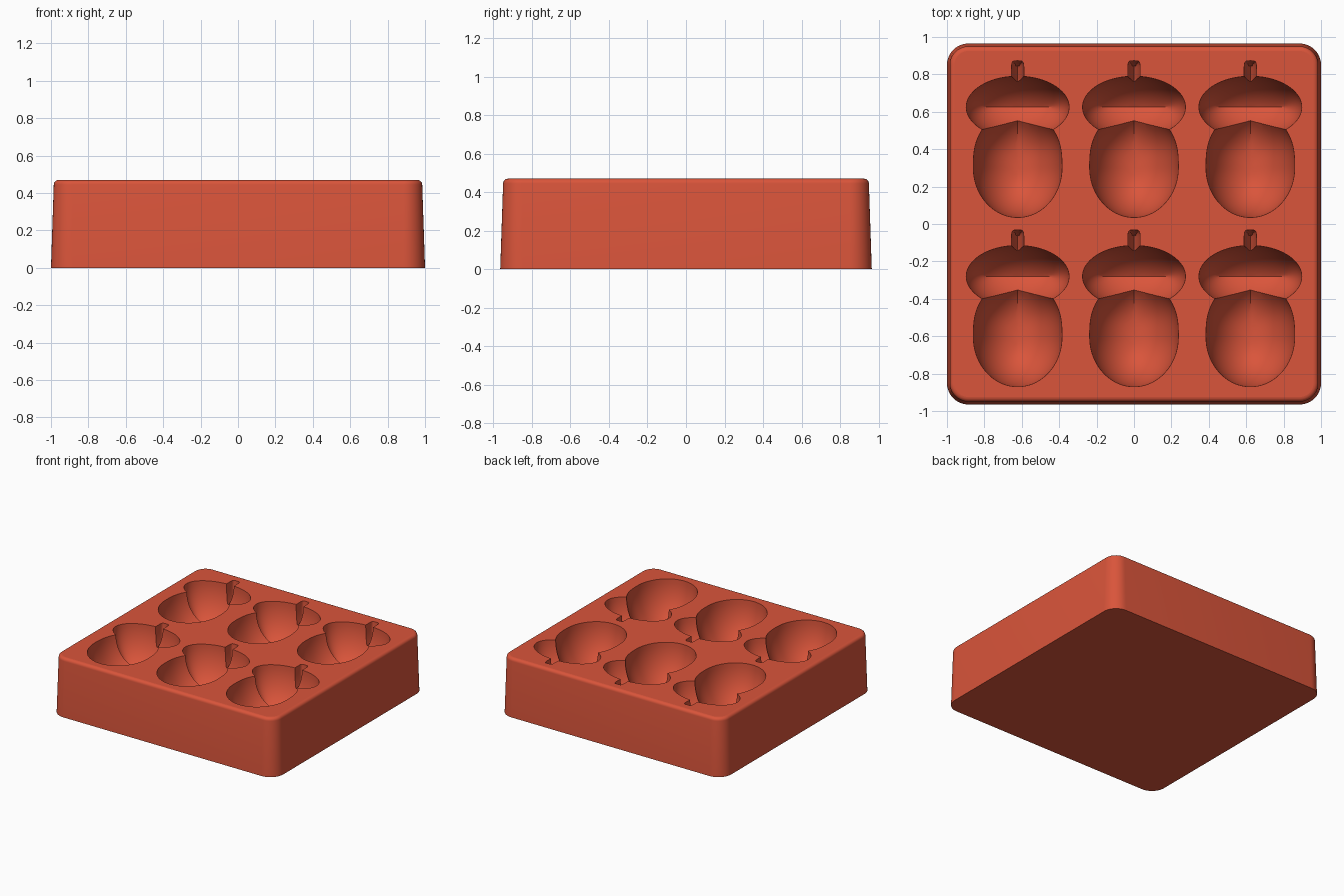
import bpy, bmesh, math
from mathutils import Vector
from mathutils.geometry import intersect_point_line

TOP = 0.47          # height of the tray
DEPTH = 0.33        # deepest point of a cavity
REACH = 0.24        # distance from the rim at which full depth is reached
RINGS = 14

if "Cube" in bpy.data.objects:
    bpy.data.objects.remove(bpy.data.objects["Cube"], do_unlink=True)

red = bpy.data.materials.new("terracotta_red")
red.use_nodes = True
colour = (0.70, 0.09, 0.043, 1)
red.diffuse_color = colour
red.node_tree.nodes["Principled BSDF"].inputs["Base Color"].default_value = colour


def make_object(name, bm):
    bmesh.ops.recalc_face_normals(bm, faces=bm.faces)
    mesh = bpy.data.meshes.new(name)
    bm.to_mesh(mesh)
    bm.free()
    mesh.materials.append(red)
    obj = bpy.data.objects.new(name, mesh)
    bpy.context.collection.objects.link(obj)
    return obj


def bridge(bm, a, b):
    for i in range(len(a)):
        j = (i + 1) % len(a)
        bm.faces.new((a[i], a[j], b[j], b[i]))


def rounded_rect(hx, hy, r, steps=10):
    pts = []
    for q, (sx, sy) in enumerate(((1, 1), (-1, 1), (-1, -1), (1, -1))):
        for k in range(steps + 1):
            a = math.pi / 2 * (q + k / steps)
            pts.append((sx * (hx - r) + r * math.cos(a), sy * (hy - r) + r * math.sin(a)))
    return pts


# Tray block with drafted sides and a softly rounded top edge
profile = [(0, 0)]
for k in range(6):
    a = math.pi / 2 * k / 5
    profile.append((0.015 + 0.025 * (1 - math.cos(a)), TOP - 0.025 * (1 - math.sin(a))))
bm = bmesh.new()
loops = [[bm.verts.new((x, y, z)) for x, y in rounded_rect(1 - i, 0.965 - i, 0.115 - i)]
         for i, z in profile]
for a, b in zip(loops, loops[1:]):
    bridge(bm, a, b)
bm.faces.new(loops[0])
bm.faces.new(loops[-1])
tray = make_object("mould_tray", bm)


def signed_power(v, p):
    return math.copysign(abs(v) ** p, v)


# Outlines of the three parts of a cavity
def ellipse(cy, a, b, power=1.0, n=72):
    return [Vector((a * signed_power(math.cos(t), power), cy + b * signed_power(math.sin(t), power), 0))
            for t in (2 * math.pi * k / n for k in range(n))]


def nut_outline(cy=0.3, half=0.237, low=0.265, high=0.36, n=36):
    lower = [Vector((half * math.cos(t), cy + low * math.sin(t), 0))
             for t in (math.pi * (1 + k / n) for k in range(n + 1))]
    right = [Vector((half * (1 - s ** 2.85), cy + high * s, 0))
             for s in (k / 18 for k in range(1, 19))]
    left = [Vector((-p.x, p.y, 0)) for p in reversed(right[:-1])]
    return lower + right + left


# Depth grows in a rounded curve with the distance from the outline
def depth_at(p, outline):
    d = REACH
    for i, a in enumerate(outline):
        b = outline[i - 1]
        q, t = intersect_point_line(p, a, b)
        q = a if t < 0 else b if t > 1 else q
        d = min(d, (p - q).length)
    return DEPTH * math.sqrt(max(0, 1 - (1 - d / REACH) ** 2))


def cavity_cutter(name, outline, cy):
    centre = Vector((0, cy, 0))
    rings = [[p + Vector((0, 0, TOP + 0.05)) for p in outline]]
    for k in range(RINGS):
        t = 1 - (k / RINGS) ** 2
        ring = []
        for p in outline:
            q = centre.lerp(p, t)
            q.z = TOP + 0.0005 - (depth_at(q, outline) if k else 0)
            ring.append(q)
        rings.append(ring)
    bottom = Vector((0, cy, TOP - depth_at(centre, outline)))
    bm = bmesh.new()
    for x in (-0.622, 0, 0.622):
        for y in (0, -0.905):
            shift = Vector((x, y, 0))
            loops = [[bm.verts.new(p + shift) for p in ring] for ring in rings]
            for a, b in zip(loops, loops[1:]):
                bridge(bm, a, b)
            bm.faces.new(loops[0])
            tip = bm.verts.new(bottom + shift)
            last = loops[-1]
            for i in range(len(last)):
                bm.faces.new((last[i - 1], last[i], tip))
    cutter = make_object(name, bm)
    cutter.hide_render = True
    return cutter


cutters = [
    cavity_cutter("nut_cutter", nut_outline(), 0.3),
    cavity_cutter("cap_cutter", ellipse(0.625, 0.275, 0.165), 0.625),
    cavity_cutter("stem_cutter", ellipse(0.805, 0.033, 0.068, 0.4, 32), 0.805),
]

# Carve the cavities
bpy.ops.object.select_all(action='DESELECT')
tray.select_set(True)
bpy.context.view_layer.objects.active = tray
for cutter in cutters:
    mod = tray.modifiers.new(cutter.name, 'BOOLEAN')
    mod.operation = 'DIFFERENCE'
    mod.solver = 'EXACT'
    mod.object = cutter
    bpy.ops.object.modifier_apply(modifier=mod.name)
    bpy.data.objects.remove(cutter, do_unlink=True)

# Smooth curved walls, flat top and base
bpy.ops.object.shade_smooth_by_angle(angle=math.radians(28))
for face in tray.data.polygons:
    if abs(face.normal.z) > 0.999 and (face.center.z > TOP - 0.002 or face.center.z < 0.01):
        face.use_smooth = False
